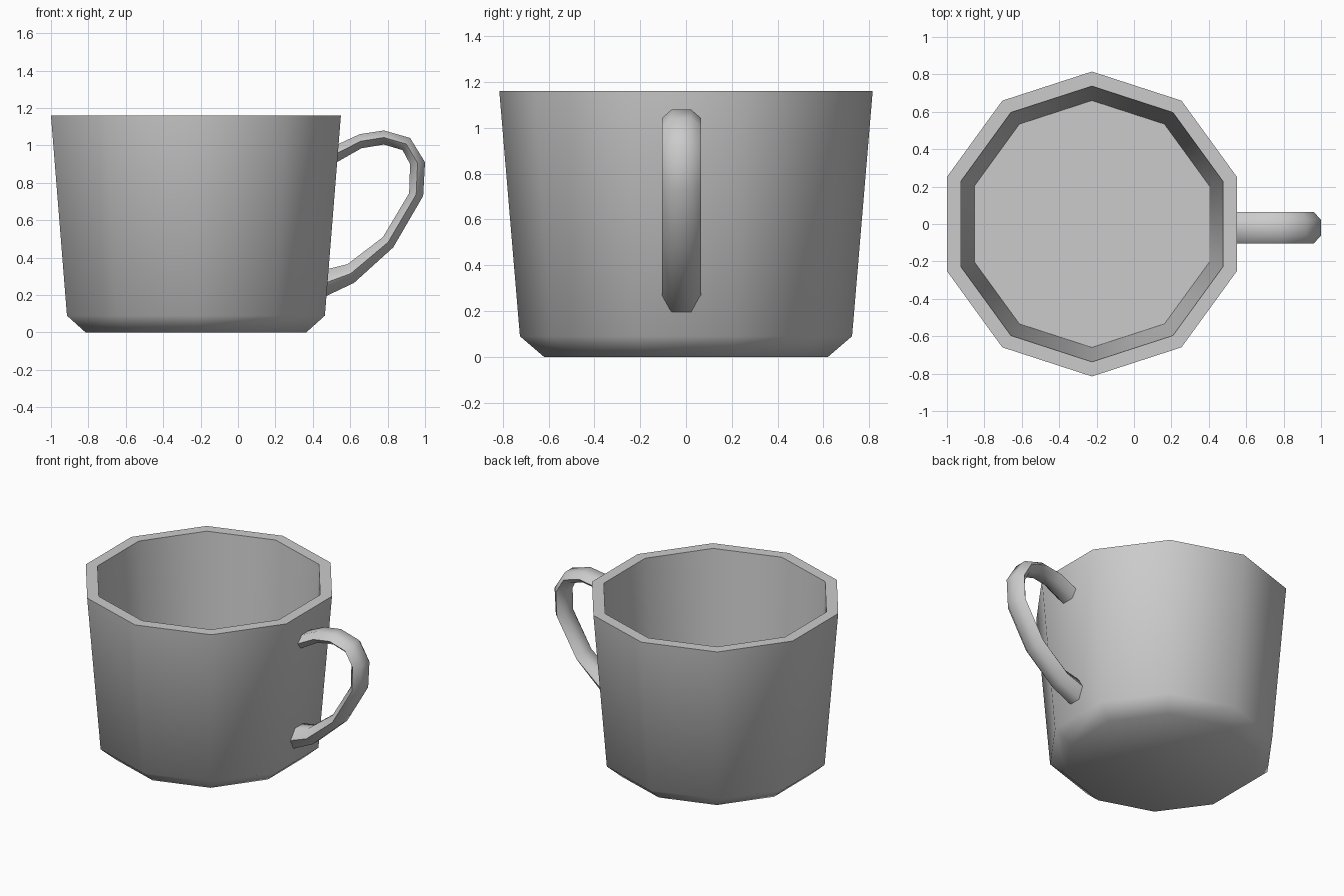
import bpy, bmesh, math

if "Cube" in bpy.data.objects:
    bpy.data.objects.remove(bpy.data.objects["Cube"])


def lofted(name, rings, angle, close_ends=True):
    """Skin a list of equal-length point rings into one smooth-shaded object."""
    bm = bmesh.new()
    loops = [[bm.verts.new(p) for p in ring] for ring in rings]
    n = len(loops[0])
    for a, b in zip(loops, loops[1:]):
        for i in range(n):
            j = (i + 1) % n
            bm.faces.new((a[i], a[j], b[j], b[i]))
    if close_ends:
        bm.faces.new(loops[0][::-1])
        bm.faces.new(loops[-1])
    bmesh.ops.recalc_face_normals(bm, faces=bm.faces)
    mesh = bpy.data.meshes.new(name)
    bm.to_mesh(mesh)
    bm.free()
    obj = bpy.data.objects.new(name, mesh)
    bpy.context.collection.objects.link(obj)
    bpy.ops.object.select_all(action='DESELECT')
    obj.select_set(True)
    bpy.context.view_layer.objects.active = obj
    bpy.ops.object.shade_smooth_by_angle(angle=math.radians(angle))
    return obj


# Ten-sided cup: base, chamfer, outer wall, rim, inner wall, inner floor
CUP_X, SIDES = -0.225, 10
profile = [(0.62, 0), (0.725, 0.09), (0.815, 1.16), (0.737, 1.16), (0.66, 0.10)]
cup_rings = []
for r, z in profile:
    angles = [math.pi / 2 + math.tau * i / SIDES for i in range(SIDES)]
    cup_rings.append([(CUP_X + r * math.cos(a), r * math.sin(a), z) for a in angles])
lofted("cup_body", cup_rings, 55)

# Handle: outer and inner outline points paired along its length
HANDLE_Y, HALF_W = -0.02, 0.085
outline = [
    ((0.51, 0.995), (0.51, 0.90)),
    ((0.65, 1.06), (0.66, 0.985)),
    ((0.78, 1.08), (0.78, 1.005)),
    ((0.92, 1.04), (0.88, 0.975)),
    ((1.00, 0.91), (0.92, 0.90)),
    ((0.99, 0.73), (0.915, 0.745)),
    ((0.83, 0.455), (0.775, 0.51)),
    ((0.62, 0.265), (0.585, 0.365)),
    ((0.44, 0.18), (0.44, 0.33)),
]
handle_rings = []
for (ox, oz), (ix, iz) in outline:
    mx, mz = (ox + ix) / 2, (oz + iz) / 2
    w = HALF_W * 0.5
    section = [(ox, -w, oz), (ox, w, oz), (mx, HALF_W, mz),
               (ix, w, iz), (ix, -w, iz), (mx, -HALF_W, mz)]
    handle_rings.append([(x, HANDLE_Y + y, z) for x, y, z in section])
lofted("cup_handle", handle_rings, 60)
